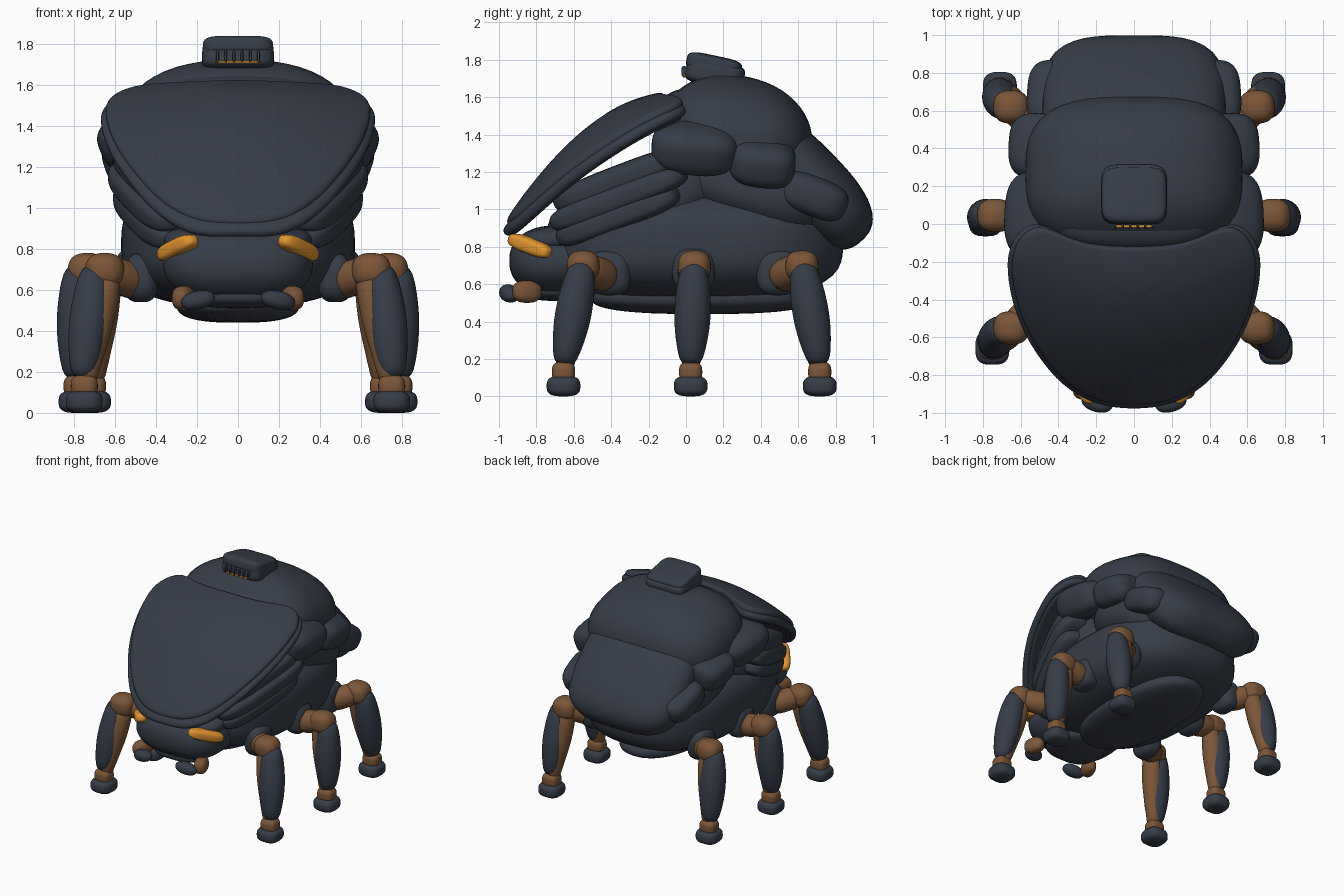
import bpy, bmesh, math
from mathutils import Vector, Euler

if "Cube" in bpy.data.objects:
    bpy.data.objects.remove(bpy.data.objects["Cube"], do_unlink=True)


def material(name, rgb):
    m = bpy.data.materials.new(name)
    m.use_nodes = True
    col = (*rgb, 1)
    m.diffuse_color = col
    for node in m.node_tree.nodes:
        if node.type == 'BSDF_PRINCIPLED':
            node.inputs["Base Color"].default_value = col
            node.inputs["Roughness"].default_value = 0.7
    return m


SLATE = material("dark_slate", (0.037, 0.046, 0.064))
BROWN = material("joint_brown", (0.2, 0.092, 0.038))
AMBER = material("amber", (0.76, 0.3, 0.027))


def finish(name, bm, mat, mirror=False):
    """Turn a bmesh into a smooth object, mirrored across x when paired."""
    me = bpy.data.meshes.new(name)
    for f in bm.faces:
        f.smooth = True
    bm.to_mesh(me)
    bm.free()
    me.materials.append(mat)
    ob = bpy.data.objects.new(name, me)
    bpy.context.collection.objects.link(ob)
    if mirror:
        mod = ob.modifiers.new("mirror", 'MIRROR')
        mod.use_mirror_merge = False
    return ob


def blob(name, loc, half, rot=(0, 0, 0), n=2.5, m=None, mat=SLATE, mirror=False):
    """Superellipsoid: n squares off the plan, m the upright profile."""
    m = m or n
    bm = bmesh.new()
    bmesh.ops.create_cube(bm, size=2)
    bmesh.ops.subdivide_edges(bm, edges=bm.edges[:], cuts=13, use_grid_fill=True)
    turn = Euler([math.radians(a) for a in rot]).to_matrix()
    for v in bm.verts:
        c = Vector([math.tan(a * math.pi / 4) for a in v.co])
        plan = (abs(c.x) ** n + abs(c.y) ** n) ** (m / n)
        c /= (plan + abs(c.z) ** m) ** (1 / m)
        v.co = Vector(loc) + turn @ Vector([a * h for a, h in zip(c, half)])
    return finish(name, bm, mat, mirror)


def limb(name, p, q, radii, mat, segs=20):
    """Round limb from p to q with evenly spaced radii, mirrored."""
    p, q = Vector(p), Vector(q)
    turn = (q - p).to_track_quat('Z', 'Y').to_matrix()
    bm = bmesh.new()
    rings = []
    for i, r in enumerate(radii):
        c = p.lerp(q, i / (len(radii) - 1))
        rings.append([bm.verts.new(c + turn @ Vector((r * math.cos(a), r * math.sin(a), 0)))
                      for a in (math.tau * k / segs for k in range(segs))])
    for a, b in zip(rings, rings[1:]):
        for k in range(segs):
            j = (k + 1) % segs
            bm.faces.new((a[k], a[j], b[j], b[k]))
    bm.faces.new(rings[0][::-1])
    bm.faces.new(rings[-1])
    sub = finish(name, bm, mat, True).modifiers.new("soften", 'SUBSURF')
    sub.levels = sub.render_levels = 1


# Hull, thorax and belly
blob("hull", (0, 0.05, 0.82), (0.57, 0.79, 0.3), n=2.6, m=3)
blob("thorax", (0, -0.24, 1.01), (0.53, 0.53, 0.22), (23, 0, 0), 2.6)
blob("abdomen", (0, 0.38, 1.1), (0.55, 0.46, 0.24), (-18, 0, 0))
blob("belly_plate", (0, 0.09, 0.53), (0.3, 0.6, 0.09), n=2.3, m=2.7)

# Back shells
blob("rear_shell", (0, 0.645, 1.145), (0.485, 0.43, 0.205), (-46, 0, 0), 3.4, 2.6)
blob("dome", (0, 0.262, 1.37), (0.575, 0.415, 0.345), (-13, 0, 0), 3, 2.15)
blob("dome_front", (0, 0.03, 1.5), (0.42, 0.165, 0.15), (8, 0, 0), 2.8)
blob("shoulder_plate", (0.53, 0.045, 1.325), (0.15, 0.23, 0.13), (-6, 24, 0), 2.8, mirror=True)
blob("flank_plate", (0.5, 0.41, 1.25), (0.16, 0.175, 0.12), (-8, 18, 0), 3, mirror=True)
blob("rear_flank_plate", (0.43, 0.68, 1.075), (0.135, 0.19, 0.105), (-22, 8, 0), 3, mirror=True)

# Top hatch with its vent
blob("hatch_collar", (0, 0.155, 1.725), (0.175, 0.158, 0.07), (-12, 0, 0), 5, 5)
blob("hatch", (0, 0.15, 1.772), (0.172, 0.15, 0.05), (-12, 0, 0), 5, 4)
blob("vent_glow", (0, -0.006, 1.712), (0.11, 0.014, 0.006), n=6, mat=AMBER)
for i in range(6):
    blob("vent_rib", (-0.1 + 0.04 * i, -0.008, 1.737), (0.007, 0.016, 0.028), n=4)

# Head shield: arched layers over the thorax, notched at the dome
HALF_OUTLINE = [(0, -0.12), (0.26, -0.11), (0.42, -0.04), (0.55, 0.01), (0.655, -0.1),
                (0.68, -0.25), (0.63, -0.5), (0.52, -0.7), (0.38, -0.87), (0.2, -0.97), (0, -0.99)]


def shield_height(x, y):
    t = min(max((y + 0.98) / 0.98, 0), 1)
    return 0.925 + 0.715 * (1 - (1 - t) ** 2.1) - (0.24 - 0.45 * (y + 0.2)) * x * x


def shield_layer(name, scale, drop, thick):
    outline = HALF_OUTLINE + [(-x, y) for x, y in HALF_OUTLINE[-2:0:-1]]
    bm = bmesh.new()
    mid = -0.42

    def point(x, y, s):
        x, y = x * s, mid + (y - mid) * s
        return bm.verts.new((x, y, shield_height(x, y) - drop))

    rings = [[point(x, y, s * scale) for x, y in outline]
             for s in (1, 0.92, 0.75, 0.5, 0.25)]
    centre = point(0, mid, 1)
    count = len(outline)
    for k in range(count):
        j = (k + 1) % count
        for a, b in zip(rings, rings[1:]):
            bm.faces.new((a[j], a[k], b[k], b[j]))
        bm.faces.new((rings[-1][j], rings[-1][k], centre))
    bm.normal_update()
    bmesh.ops.reverse_faces(bm, faces=[f for f in bm.faces if f.normal.z < 0])
    ob = finish(name, bm, SLATE)
    solid = ob.modifiers.new("thickness", 'SOLIDIFY')
    solid.thickness, solid.offset = thick, -1
    sub = ob.modifiers.new("soften", 'SUBSURF')
    sub.levels = sub.render_levels = 2


shield_layer("shield_top", 0.98, 0, 0.06)
shield_layer("shield_rim", 1.015, 0.035, 0.06)
shield_layer("shield_underside", 0.96, 0.07, 0.05)

# Layered slats below the shield
for z, x, length in ((1.16, 0.405, 0.38), (1.06, 0.425, 0.4), (0.965, 0.41, 0.36)):
    blob("side_slat", (x, -0.36, z), (0.14, length, 0.075), (20, 8, -17), 3.2, mirror=True)

# Head
blob("head", (0, -0.68, 0.725), (0.365, 0.265, 0.19), n=2.8, m=2.3)
blob("brow", (0, -0.63, 0.85), (0.36, 0.27, 0.075), (8, 0, 0), 2.8)
blob("chin", (0, -0.67, 0.57), (0.22, 0.2, 0.06), n=2.8)
gaze = Vector((0.17, 0.22, -0.085)).to_track_quat('Y', 'Z').to_euler()
blob("eye", (0.295, -0.835, 0.805), (0.05, 0.14, 0.042),
     [math.degrees(a) for a in gaze], 3, mat=AMBER, mirror=True)
blob("palp_joint", (0.265, -0.85, 0.56), (0.05, 0.08, 0.06), (0, 0, 20), mat=BROWN, mirror=True)
blob("palp_tip", (0.195, -0.945, 0.55), (0.085, 0.05, 0.045), (0, 12, 15), 2.2, mirror=True)

# Legs: hip, knee and foot positions
LEGS = {
    "front": ((0.48, -0.41, 0.63), (0.65, -0.55, 0.695), (0.75, -0.655, 0.055)),
    "middle": ((0.53, 0.04, 0.65), (0.735, 0.045, 0.695), (0.785, 0.025, 0.055)),
    "rear": ((0.49, 0.49, 0.63), (0.65, 0.62, 0.695), (0.71, 0.715, 0.055)),
}
for name, points in LEGS.items():
    hip, knee, foot = map(Vector, points)
    outward = Vector((0.045, 0, 0))
    ankle = foot + Vector((0, 0, 0.075))
    blob(name + "_socket", hip + Vector((-0.01, 0, 0.03)), (0.08, 0.115, 0.12), n=2.8, mirror=True)
    limb(name + "_thigh", hip, knee, (0.085, 0.09, 0.085, 0.08), BROWN)
    blob(name + "_knee", knee, (0.095, 0.088, 0.085), n=2.5, mat=BROWN, mirror=True)
    limb(name + "_inner_shin", knee - outward * 0.4, ankle - outward * 0.1,
         (0.07, 0.075, 0.08, 0.07, 0.058, 0.05), BROWN)
    limb(name + "_shin_guard", knee + outward + Vector((0, 0, 0.03)),
         ankle + outward * 0.2 + Vector((0, 0, 0.03)),
         (0.06, 0.085, 0.096, 0.1, 0.094, 0.078, 0.055), SLATE)
    blob(name + "_ankle", ankle, (0.066, 0.062, 0.055), n=3, mat=BROWN, mirror=True)
    blob(name + "_foot", foot, (0.09, 0.09, 0.055), n=3, mirror=True)
